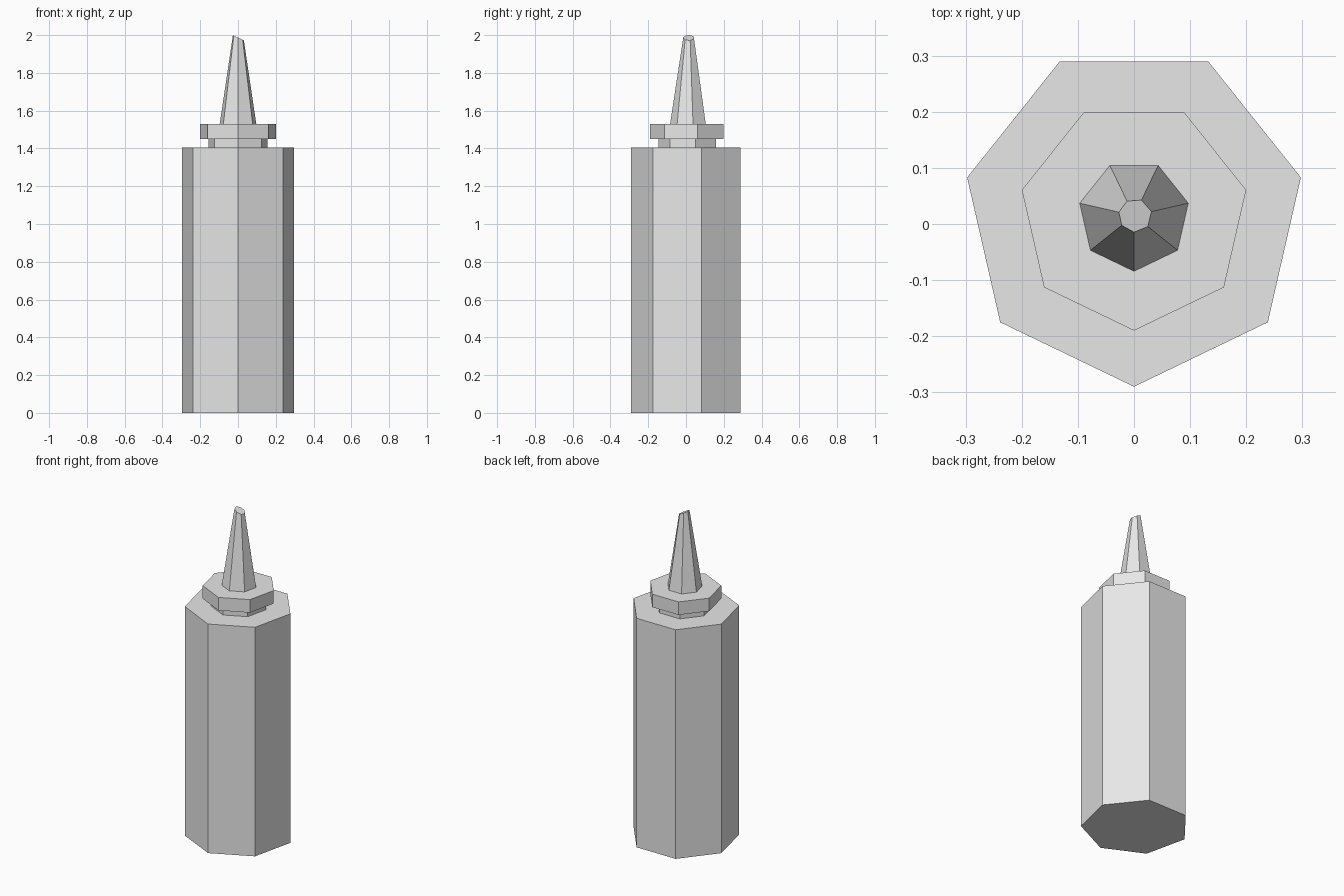
import bpy
import bmesh
from math import pi
from mathutils import Matrix, Vector

SIDES = 7
CENTRE_Y = 0.015

if "Cube" in bpy.data.objects:
    bpy.data.objects.remove(bpy.data.objects["Cube"], do_unlink=True)

# One plain plastic colour
plastic = bpy.data.materials.new("light grey plastic")
plastic.use_nodes = True
colour = (0.8, 0.8, 0.8, 1.0)
plastic.diffuse_color = colour
plastic.node_tree.nodes["Principled BSDF"].inputs["Base Color"].default_value = colour


def prism(name, r_bottom, r_top, z0, z1, cut=None):
    """Seven-sided prism or taper with a corner at the front; cut = (point, normal)."""
    bm = bmesh.new()
    place = Matrix.Translation((0, CENTRE_Y, (z0 + z1) / 2))
    bmesh.ops.create_cone(bm, cap_ends=True, segments=SIDES, radius1=r_bottom,
                          radius2=r_top, depth=z1 - z0)
    # Turn the ring so one corner points to -y
    corner = max(bm.verts, key=lambda v: v.co.xy.length).co.xy
    turn = corner.angle_signed(Vector((0, -1)))
    bmesh.ops.transform(bm, matrix=place @ Matrix.Rotation(-turn, 4, "Z"), verts=bm.verts)
    if cut:
        geom = bm.verts[:] + bm.edges[:] + bm.faces[:]
        result = bmesh.ops.bisect_plane(bm, geom=geom, plane_co=cut[0],
                                        plane_no=cut[1], clear_outer=True)
        rim = [e for e in result["geom_cut"] if isinstance(e, bmesh.types.BMEdge)]
        bmesh.ops.contextual_create(bm, geom=rim)
    bmesh.ops.recalc_face_normals(bm, faces=bm.faces)
    mesh = bpy.data.meshes.new(name)
    bm.to_mesh(mesh)
    bm.free()
    mesh.materials.append(plastic)
    obj = bpy.data.objects.new(name, mesh)
    bpy.context.collection.objects.link(obj)
    return obj


# Bottle, neck and cap collar
prism("bottle_body", 0.305, 0.305, 0, 1.405)
prism("bottle_neck", 0.16, 0.16, 1.4, 1.46)
prism("cap_collar", 0.205, 0.205, 1.45, 1.53)

# Tapered nozzle with a slanted tip
prism("nozzle", 0.1, 0.02, 1.525, 2.05,
      cut=(Vector((-0.027, 0, 2.0)), Vector((0.49, 0, 1))))
